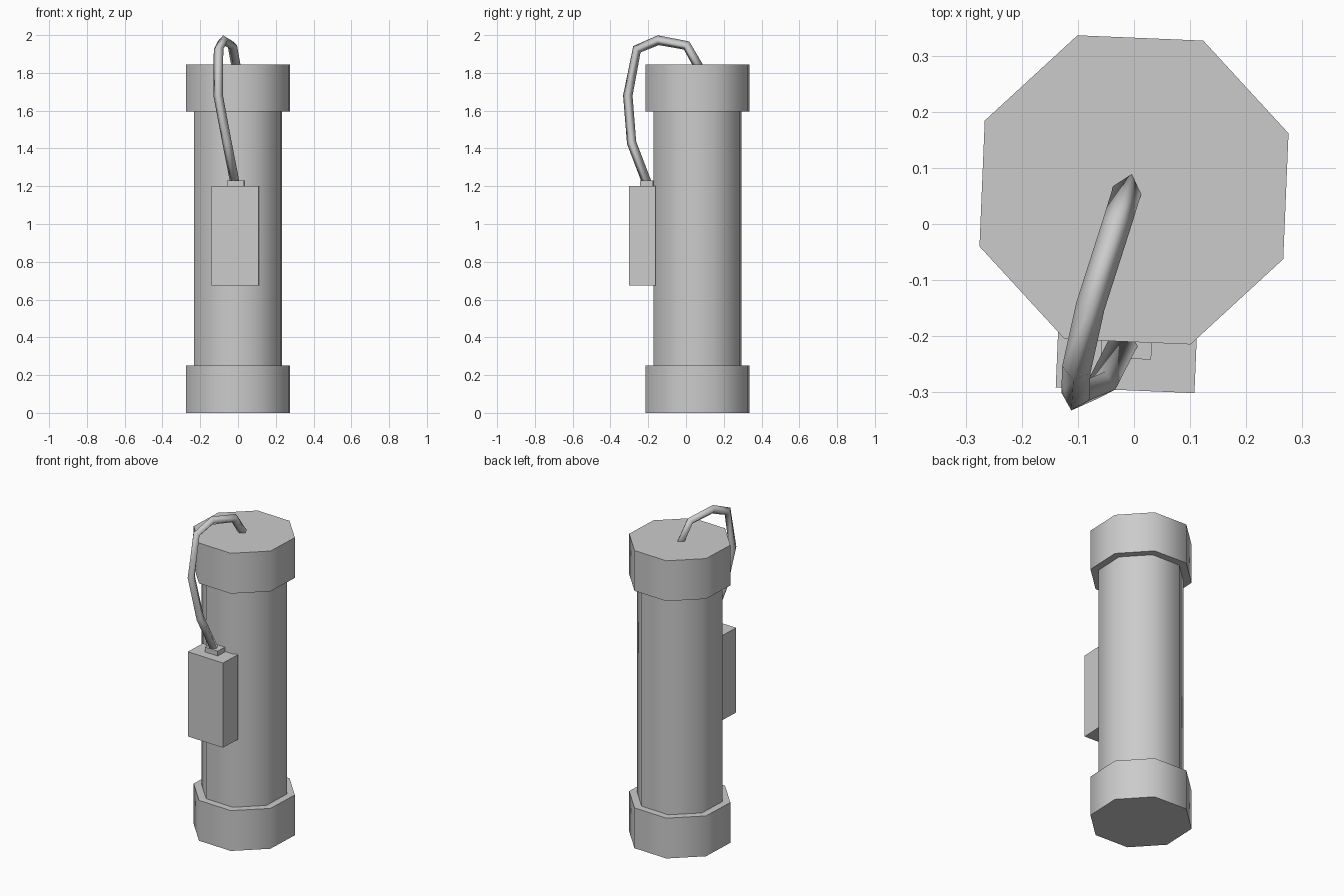
import bpy, bmesh, math
from mathutils import Matrix, Vector

old = bpy.data.objects.get("Cube")
if old:
    bpy.data.objects.remove(old)

grey = bpy.data.materials.new("plain_grey")
grey.use_nodes = True
grey.diffuse_color = (0.6, 0.6, 0.6, 1)
grey.node_tree.nodes["Principled BSDF"].inputs["Base Color"].default_value = (0.6, 0.6, 0.6, 1)

TURN = math.radians(-2.4)   # whole body is turned slightly
AXIS_Y = 0.061              # body axis, behind the origin


def finish(name, bm, smooth):
    bmesh.ops.recalc_face_normals(bm, faces=bm.faces)
    mesh = bpy.data.meshes.new(name)
    bm.to_mesh(mesh)
    bm.free()
    mesh.materials.append(grey)
    obj = bpy.data.objects.new(name, mesh)
    bpy.context.collection.objects.link(obj)
    if smooth:
        bpy.ops.object.select_all(action="DESELECT")
        obj.select_set(True)
        bpy.context.view_layer.objects.active = obj
        bpy.ops.object.shade_smooth_by_angle(angle=math.radians(65))
    return obj


def octagon(name, radius, z0, z1):
    bm = bmesh.new()
    place = (Matrix.Translation((0, AXIS_Y, (z0 + z1) / 2))
             @ Matrix.Rotation(TURN + math.pi / 8, 4, "Z"))
    # the cone primitive starts on an axis, so the turn sets the corners
    bmesh.ops.create_cone(bm, cap_ends=True, segments=8, radius1=radius,
                          radius2=radius, depth=z1 - z0, matrix=place)
    return finish(name, bm, True)


def block(name, x, y, z0, z1, width, depth):
    bm = bmesh.new()
    place = (Matrix.Translation((x, y, (z0 + z1) / 2))
             @ Matrix.Rotation(TURN, 4, "Z")
             @ Matrix.Diagonal((width, depth, z1 - z0, 1)))
    bmesh.ops.create_cube(bm, size=1, matrix=place)
    return finish(name, bm, False)


def cable(name, points, radius, side):
    """Four-sided tube with its ridges along the bend plane."""
    pts = [Vector(p) for p in points]
    bm = bmesh.new()
    rings = []
    for i, p in enumerate(pts):
        before = (p - pts[i - 1]).normalized() if i else Vector()
        after = (pts[i + 1] - p).normalized() if i < len(pts) - 1 else Vector()
        along = (before + after).normalized()
        across = (side - along * side.dot(along)).normalized()
        out = along.cross(across)
        rings.append([bm.verts.new(p + radius * d)
                      for d in (across, out, -across, -out)])
    for a, b in zip(rings, rings[1:]):
        for k in range(4):
            n = (k + 1) % 4
            bm.faces.new((a[k], a[n], b[n], b[k]))
    bm.faces.new(rings[0])
    bm.faces.new(rings[-1])
    obj = finish(name, bm, False)
    # soft around the tube, including its right-angled ridges
    obj.data.shade_smooth()
    return obj


# Body and end caps
octagon("tube_body", 0.248, 0.1, 1.75)
octagon("bottom_cap", 0.294, 0, 0.25)
octagon("top_cap", 0.294, 1.595, 1.845)

# Control box on the front with its cable socket
block("control_box", -0.013, -0.227, 0.675, 1.2, 0.248, 0.14)
block("cable_socket", -0.013, -0.207, 1.19, 1.23, 0.09, 0.067)

# Cable looping from the socket into the top cap
cable("cable", [(-0.013, -0.2, 1.2), (-0.058, -0.288, 1.43),
                (-0.105, -0.308, 1.68), (-0.103, -0.26, 1.925),
                (-0.078, -0.147, 1.973), (-0.03, 0.003, 1.945),
                (-0.006, 0.08, 1.81)],
      0.026, Vector((0.96, -0.27, 0)))
